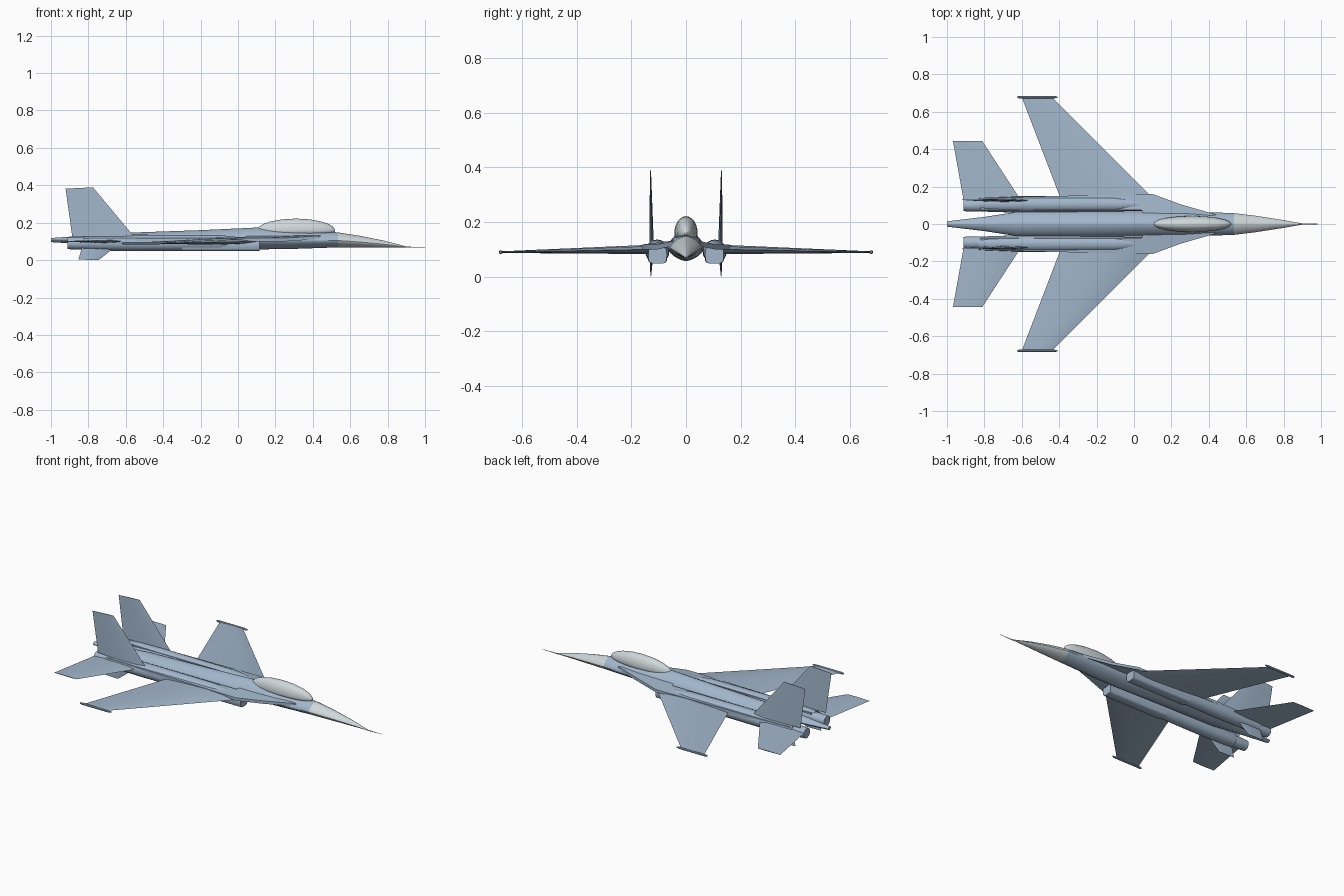
import bpy, math
from mathutils import Vector

cube = bpy.data.objects.get("Cube")
if cube:
    bpy.data.objects.remove(cube, do_unlink=True)


def material(name, rgb):
    m = bpy.data.materials.new(name)
    m.use_nodes = True
    m.diffuse_color = (*rgb, 1)
    m.node_tree.nodes["Principled BSDF"].inputs["Base Color"].default_value = (*rgb, 1)
    return m


BLUE = material("blue grey paint", (0.36, 0.47, 0.60))
PALE = material("pale grey", (0.62, 0.68, 0.70))


def mesh_object(name, verts, faces, mat, angle=35):
    me = bpy.data.meshes.new(name)
    me.from_pydata([tuple(v) for v in verts], [], faces)
    me.materials.append(mat)
    ob = bpy.data.objects.new(name, me)
    bpy.context.collection.objects.link(ob)
    bpy.ops.object.select_all(action="DESELECT")
    ob.select_set(True)
    bpy.context.view_layer.objects.active = ob
    bpy.ops.object.mode_set(mode="EDIT")
    bpy.ops.mesh.select_all(action="SELECT")
    bpy.ops.mesh.normals_make_consistent(inside=False)
    bpy.ops.object.mode_set(mode="OBJECT")
    bpy.ops.object.shade_smooth_by_angle(angle=math.radians(angle))
    return ob


def skin(name, rings, mat, angle=35):
    """Join equal rings of points into a closed skin."""
    n = len(rings[0])
    faces = [(k * n + i, k * n + (i + 1) % n, (k + 1) * n + (i + 1) % n, (k + 1) * n + i)
             for k in range(len(rings) - 1) for i in range(n)]
    faces += [tuple(range(n)), tuple(range((len(rings) - 1) * n, len(rings) * n))]
    return mesh_object(name, [v for r in rings for v in r], faces, mat, angle)


def power(v, p):
    return math.copysign(abs(v) ** p, v)


def loft(name, sections, mat, y=0, p=1.0, n=24, angle=35):
    """Sections are x, half width, top, widest height, bottom."""
    rings = []
    for x, w, top, mid, bot in sections:
        ring = []
        for i in range(n):
            a = 2 * math.pi * i / n
            c, s = power(math.cos(a), p), power(math.sin(a), p)
            ring.append((x, y + w * c, mid + s * (top - mid if s > 0 else mid - bot)))
        rings.append(ring)
    return skin(name, rings, mat, angle)


def tube(name, parts, y, z, mat, n=20):
    return loft(name, [(x, r, z + r, z, z - r) for x, r in parts], mat, y, n=n)


def blade(name, root, tip, mat):
    """Tapered surface; each end is lead point, trail point, thickness, thickness axis."""
    rings = []
    for lead, trail, thick, axis in (root, tip):
        a, b, t = Vector(lead), Vector(trail), Vector(axis) * thick / 2
        rings.append([a, a.lerp(b, .15) + t * .7, a.lerp(b, .4) + t, a.lerp(b, .75) + t * .55,
                      b, a.lerp(b, .75) - t * .55, a.lerp(b, .4) - t, a.lerp(b, .15) - t * .7])
    return skin(name, rings, mat, 30)


# Fuselage, nose and canopy
loft("fuselage", [
    (-1, .014, .118, .107, .096), (-.9, .026, .125, .107, .09),
    (-.8, .038, .135, .106, .085), (-.63, .064, .145, .105, .08),
    (-.2, .067, .16, .105, .07), (.1, .067, .174, .105, .057),
    (.3, .066, .165, .105, .06), (.535, .058, .148, .105, .068)], BLUE, p=1.3)
loft("nose_cone", [
    (.535, .058, .148, .105, .068), (.65, .044, .13, .097, .068),
    (.78, .024, .104, .085, .068), (.9, .003, .073, .07, .067)], PALE, p=1.3)
tube("nose_probe", [(.89, .003), (1, .001)], 0, .069, PALE, 8)
stations = [-.995, -.95, -.85, -.65, -.35, 0, .35, .65, .85, .95, .995]
loft("canopy", [(.31 + .21 * t, .043 * math.sqrt(1 - t * t), .157 + .065 * math.sqrt(1 - t * t),
                 .157, .157 - .03 * math.sqrt(1 - t * t)) for t in stations], PALE)

UP, OUT = (0, 0, 1), (0, 1, 0)
for s, side in ((1, "left"), (-1, "right")):
    def P(x, y, z):
        return (x, y * s, z)

    # Engine pod with boxy intake and round nozzle
    tube(side + "_engine_pod", [(-.83, .036), (-.76, .041), (-.6, .044), (-.1, .042), (.1, .02)],
         .105 * s, .092, BLUE)
    loft(side + "_intake", [(-.3, .036, .11, .08, .048), (.115, .034, .108, .08, .048)],
         BLUE, .104 * s, p=.5, n=16)
    tube(side + "_nozzle", [(-.912, .031), (-.87, .034), (-.82, .034)], .1 * s, .09, BLUE)

    # Thin deck over the pod, reaching forward as the wing root extension
    outline = [(.44, .05), (.25, .105), (.1, .16), (.05, .16), (-.4, .15),
               (-.62, .145), (-.82, .138), (-.82, .074), (.04, .074), (.06, .04), (.4, .04)]
    skin(side + "_root_extension",
         [[P(x, y, z + max(0, .1 - y) * .25) for x, y in outline] for z in (.1, .118)], BLUE)
    blade(side + "_pod_rail", (P(-.62, .132, .1), P(-.97 + .06, .132, .1), .02, UP),
          (P(-.62, .14, .1), P(-.9, .14, .1), .015, UP), BLUE)

    # Wing and tip rail
    blade(side + "_wing", (P(.11, .13, .1), P(-.39, .13, .1), .034, UP),
          (P(-.44, .678, .09), P(-.6, .678, .09), .006, UP), BLUE)
    tube(side + "_wing_tip_rail", [(-.622, .005), (-.61, .007), (-.43, .007), (-.41, .004)],
         .678 * s, .09, BLUE, 10)

    # Tail surfaces
    blade(side + "_tailplane", (P(-.6, .12, .1), P(-.91, .12, .1), .018, UP),
          (P(-.812, .445, .1), P(-.968, .445, .1), .004, UP), BLUE)
    blade(side + "_tail_fin", (P(-.555, .126, .125), P(-.886, .126, .125), .016, OUT),
          (P(-.775, .13, .389), P(-.922, .13, .382), .004, OUT), BLUE)
    blade(side + "_lower_fin", (P(-.65, .126, .075), P(-.832, .126, .075), .012, OUT),
          (P(-.745, .129, 0), P(-.853, .129, .003), .003, OUT), BLUE)
